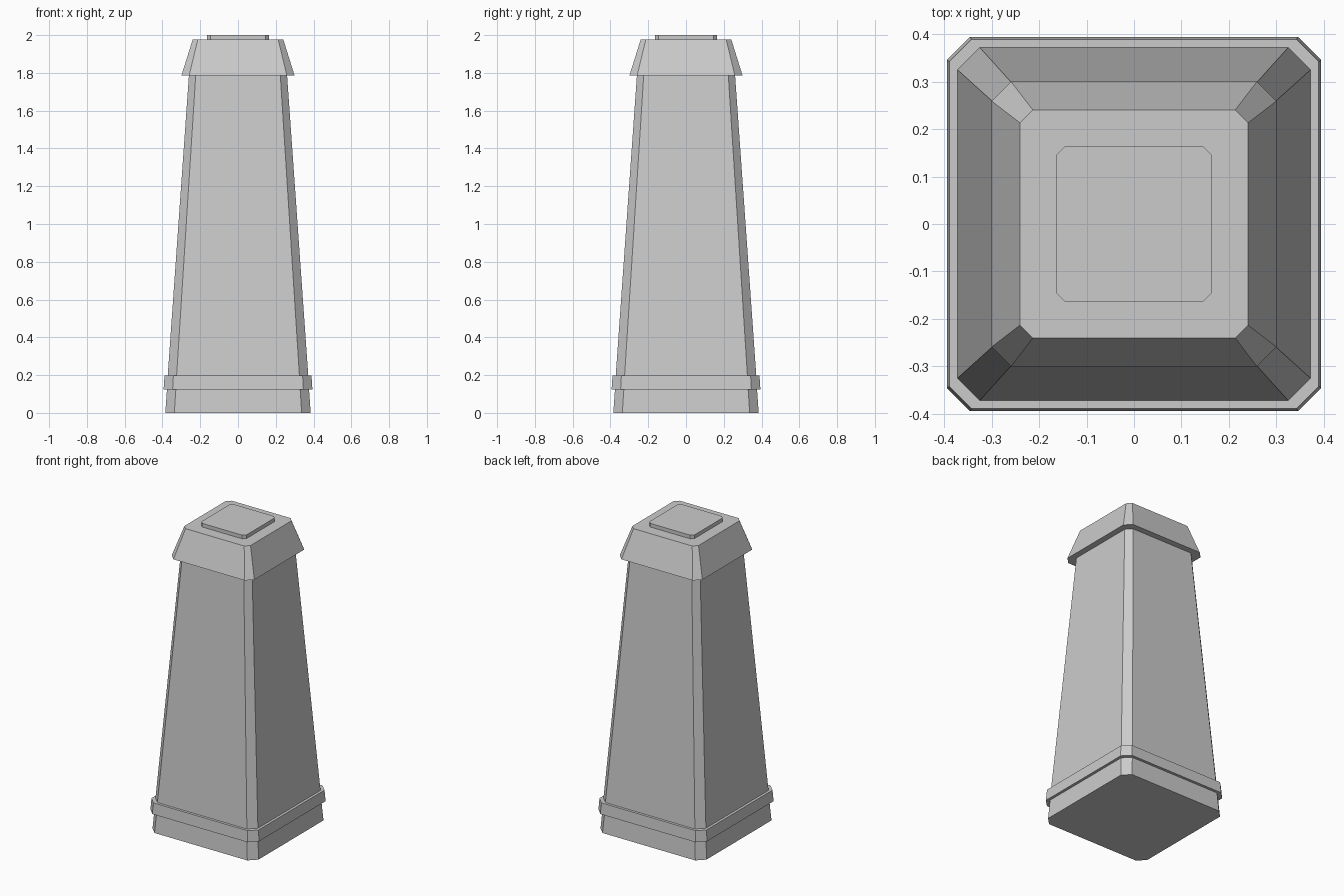
import bpy
import bmesh

cube = bpy.data.objects.get("Cube")
if cube:
    bpy.data.objects.remove(cube, do_unlink=True)

# One plain grey
grey = bpy.data.materials.new("stone_grey")
grey.use_nodes = True
colour = (0.6, 0.6, 0.6, 1)
grey.diffuse_color = colour
grey.node_tree.nodes["Principled BSDF"].inputs["Base Color"].default_value = colour


def ring(bm, z, half, flat):
    """Square outline with chamfered corners."""
    points = []
    for sx, sy in ((1, 1), (-1, 1), (-1, -1), (1, -1)):
        pair = [(sx * half, sy * flat, z), (sx * flat, sy * half, z)]
        points += pair if sx == sy else pair[::-1]
    return [bm.verts.new(p) for p in points]


def tapered_block(name, bottom, top):
    """Closed block between two chamfered squares: (z, half width, half flat)."""
    bm = bmesh.new()
    low, high = ring(bm, *bottom), ring(bm, *top)
    bm.faces.new(low[::-1])
    bm.faces.new(high)
    for i in range(len(low)):
        j = (i + 1) % len(low)
        bm.faces.new((low[i], low[j], high[j], high[i]))
    bmesh.ops.recalc_face_normals(bm, faces=bm.faces)
    mesh = bpy.data.meshes.new(name)
    bm.to_mesh(mesh)
    bm.free()
    mesh.materials.append(grey)
    obj = bpy.data.objects.new(name, mesh)
    bpy.context.collection.objects.link(obj)


# Stacked parts from the ground up
tapered_block("base", (0, 0.385, 0.337), (0.125, 0.376, 0.329))
tapered_block("base_band", (0.125, 0.394, 0.346), (0.198, 0.389, 0.342))
tapered_block("shaft", (0.198, 0.372, 0.325), (1.785, 0.26, 0.224))
tapered_block("cap", (1.785, 0.3, 0.259), (1.976, 0.24, 0.213))
tapered_block("top_plate", (1.976, 0.164, 0.145), (2.0, 0.164, 0.145))
